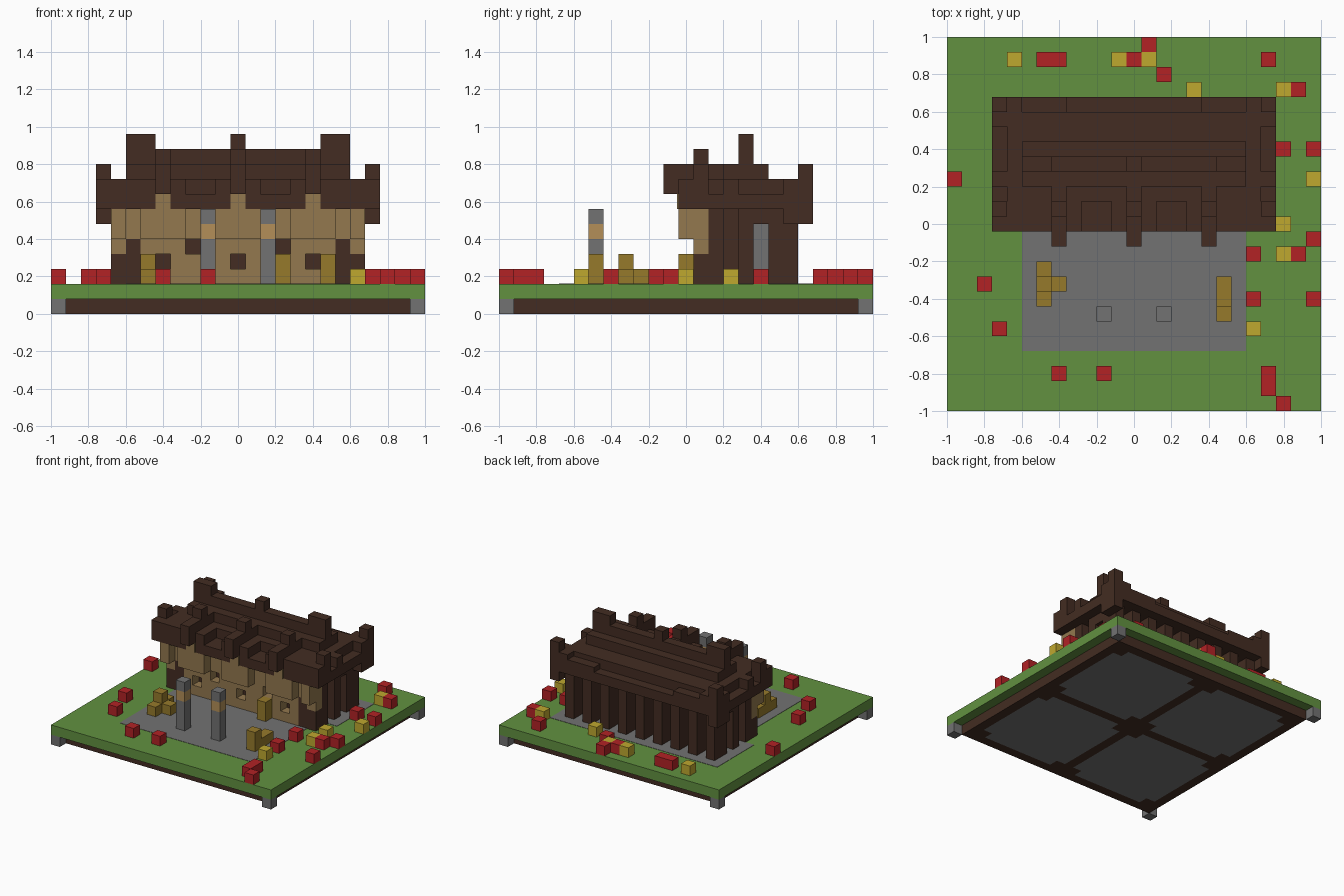
import bpy, bmesh
from mathutils import Matrix, Vector

cube = bpy.data.objects.get("Cube")
if cube:
    bpy.data.objects.remove(cube, do_unlink=True)

UNIT = 0.08  # edge of one block
MID = 12.5   # centre of the plan in blocks


def linear(channel):
    return channel / 12.92 if channel <= 0.04045 else ((channel + 0.055) / 1.055) ** 2.4


def material(name, hex_code):
    mat = bpy.data.materials.new(name)
    mat.use_nodes = True
    rgb = [linear(value / 255) for value in bytes.fromhex(hex_code)]
    mat.diffuse_color = (*rgb, 1)
    mat.node_tree.nodes["Principled BSDF"].inputs["Base Color"].default_value = (*rgb, 1)
    return mat


grass = material("grass green", "629140")
stone = material("stone grey", "727272")
timber = material("dark timber", "432c22")
plaster = material("tan plaster", "93784e")
band_tan = material("light tan", "b38f58")
straw = material("straw gold", "967a2b")
yellow = material("petal yellow", "bfa82f")
red = material("petal red", "b22225")


def blocks(name, mat, boxes):
    """One object made of boxes, each given as x, y and z ranges in blocks."""
    bm = bmesh.new()
    for xs, ys, zs in boxes:
        low = Vector((xs[0] - MID, ys[0] - MID, zs[0])) * UNIT
        high = Vector((xs[1] - MID, ys[1] - MID, zs[1])) * UNIT
        place = Matrix.Translation((low + high) / 2) @ Matrix.Diagonal((*(high - low), 1))
        bmesh.ops.create_cube(bm, size=1, matrix=place)
    mesh = bpy.data.meshes.new(name)
    bm.to_mesh(mesh)
    bm.free()
    mesh.materials.append(mat)
    obj = bpy.data.objects.new(name, mesh)
    bpy.context.collection.objects.link(obj)
    return obj


def cell(x, y, z, top=None):
    return ((x, x + 1), (y, y + 1), (z, top or z + 1))


def both_sides(boxes):
    """Add the mirror image of every box across the middle of the model."""
    return boxes + [((25 - xs[1], 25 - xs[0]), ys, zs) for xs, ys, zs in boxes]


# Plinth: corner feet, timber frame and four stone panels
FLOOR = (0, 1)
blocks("corner_feet", stone, [cell(x, y, 0) for x in (0, 24) for y in (0, 24)])
frame, panels = [], []
for edge in (1, 12, 23):
    bar = (edge, edge + 1)
    frame += [(bar, (1, 24), FLOOR), ((1, 24), bar, FLOOR)]
for x in (2, 13):
    for y in (2, 13):
        wide_x, wide_y = (x, x + 10), (y, y + 10)
        slim_x, slim_y = (x + 1, x + 9), (y + 1, y + 9)
        panels += [(wide_x, slim_y, FLOOR), (slim_x, wide_y, FLOOR)]
        frame += [cell(x + i, y + j, 0) for i in (0, 9) for j in (0, 9)]
blocks("base_frame", timber, frame)
blocks("base_panels", stone, panels)

# Ground and paving
blocks("lawn", grass, [((0, 25), (0, 25), (1, 2))])
PAVING = (1.9, 2.03)
blocks("paving", stone, [((5, 20), (4, 15), PAVING), ((3, 22), (15, 21), PAVING)])

# Front wall with window holes and timber corner posts
windows = {7: 3, 9: 4, 12: 3, 15: 4, 17: 3}
corner_tops = {4: 4, 5: 5, 19: 5, 20: 4}
wall, corners = [], []
for x in range(4, 21):
    start = 2
    if x in corner_tops:
        start = corner_tops[x]
        corners.append(cell(x, 13, 2, start))
    elif x in windows:
        start = windows[x] + 1
        wall.append(cell(x, 13, 2, windows[x]))
    wall.append(cell(x, 13, start, 7))
blocks("front_wall", plaster, wall)
blocks("front_corner_posts", timber, corners)

# Overhanging bays with a gable block under each roof beam
bay_centres = (7, 12, 17)
bays = []
for x in bay_centres:
    bays.append(((x - 1, x + 2), (12, 13), (5, 7)))
    bays.append(((x, x + 1), (11.9, 13), (7, 8)))
blocks("front_bays", plaster, bays + both_sides([cell(4, 12, 5, 7)]))

# Inner core and the log walls around it
blocks("house_core", timber, [((6, 19), (14, 18), (2, 7))])
side_logs = [cell(4, y, 2, 7) for y in (14, 16, 18)]
side_logs += [cell(5, y, 2, 7) for y in (14, 15, 16)]
side_logs.append(((4, 6), (17, 18), (6, 7)))
blocks("side_logs", timber, both_sides(side_logs))
blocks("back_logs", timber, [((x, x + 1), (18, 20), (2, 7)) for x in range(4, 21, 2)])
gaps = both_sides([cell(5, 17, 2, 6)])
gaps.append(((17, 18), (18, 18.3), (2, 6)))
blocks("stone_infill", stone, gaps)

# Roof tiers rising to the ridge
blocks("roof_tiers", timber, [
    ((3, 22), (12, 21), (7, 8)),
    ((4, 21), (14, 20), (8, 9)),
    ((5, 20), (15, 18), (9, 10)),
    ((5, 20), (16, 17), (10, 11)),
])
front_lip = [((4, 9), (12, 14), (8, 9)), ((11, 12.5), (12, 14), (8, 9))]
blocks("front_roof_lip", timber, both_sides(front_lip))
blocks("ridge_ends", timber, both_sides([((5, 7), (16, 17), (11, 12))]) + [cell(12, 16, 11)])
beams = []
for x in bay_centres:
    beams += [((x, x + 1), (11, 15), (8, 10)), cell(x, 13, 10)]
blocks("roof_beams", timber, beams)
upturned = [((3, 4), (12, 14), (8, 9)), cell(3, 13, 9), cell(3, 15, 8),
            ((3, 4), (19, 21), (6, 9)), cell(3, 20, 9), cell(4, 20, 8)]
blocks("upturned_eaves", timber, both_sides(upturned))
blocks("back_eave_strips", timber, both_sides([((4, 8), (20, 21), (8, 8.5))]))

# Free-standing yard pillars with a pale band
shafts, bands = [], []
for x in (10, 14):
    shafts += [cell(x, 6, 2, 5), cell(x, 6, 6, 7)]
    bands.append(cell(x, 6, 5))
blocks("yard_pillars", stone, shafts)
blocks("pillar_bands", band_tan, bands)

# Straw bales
bales = [((6, 7), (7, 10), (2, 3)), cell(7, 8, 2), cell(6, 8, 3),
         ((18, 19), (6, 9), (2, 3)), cell(18, 6, 3), cell(15, 12, 2, 4)]
blocks("straw_bales", straw, bales)

# Flowers, listed by row from the back
red_rows = {24: [13], 23: [6, 7, 12, 21], 22: [14], 21: [23], 17: [22, 24],
            15: [0], 11: [24], 10: [20, 23], 8: [2], 7: [20, 24],
            5: [3], 2: [7, 10, 21], 1: [21], 0: [22]}
yellow_rows = {23: [4, 11, 13], 21: [16, 22], 15: [24], 12: [22], 10: [22], 5: [20]}
for name, mat, rows in (("red_flowers", red, red_rows), ("yellow_flowers", yellow, yellow_rows)):
    blocks(name, mat, [cell(x, y, 2) for y, columns in rows.items() for x in columns])
